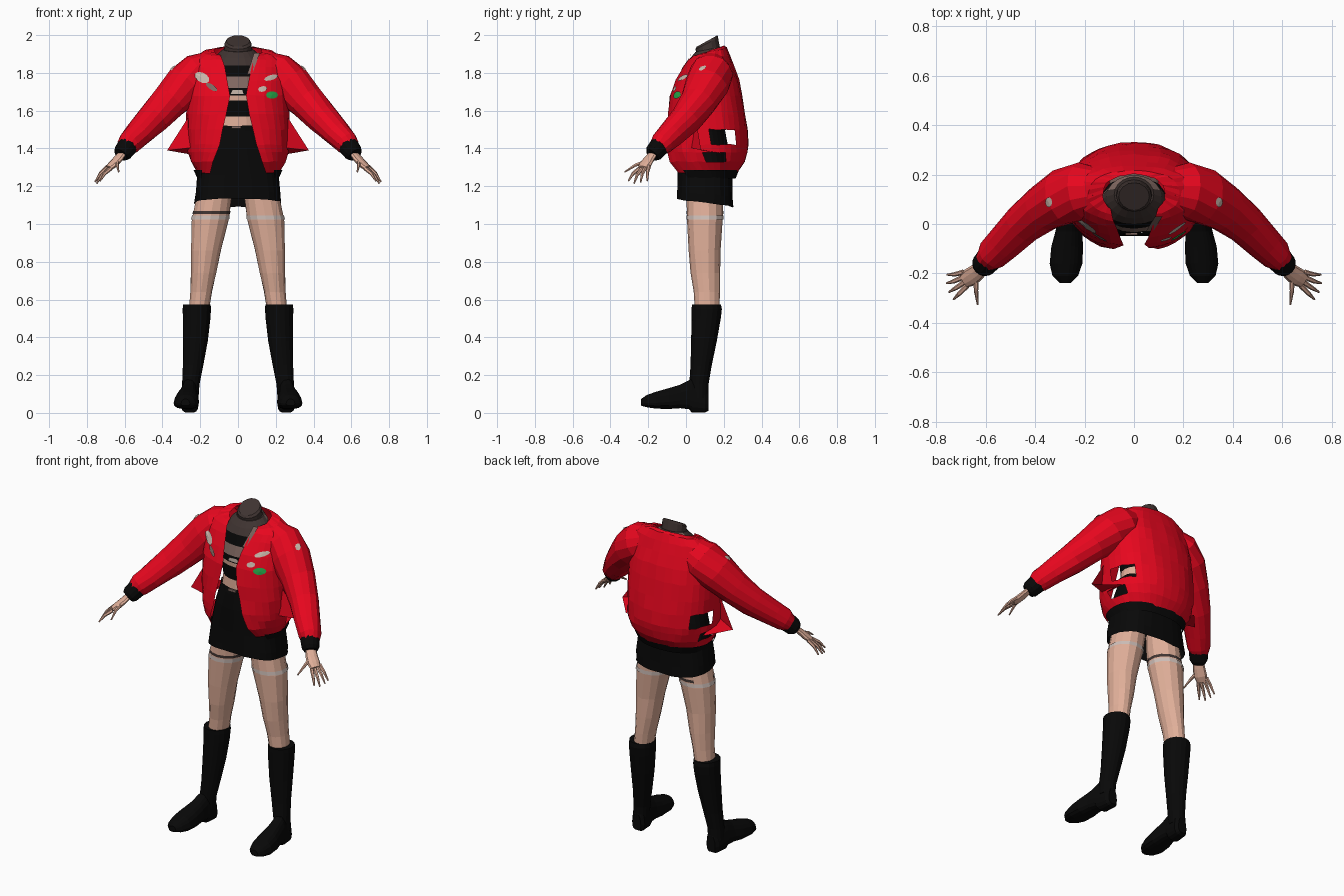
import bpy, bmesh, math, random
from mathutils import Vector
from mathutils.bvhtree import BVHTree

if "Cube" in bpy.data.objects:
    bpy.data.objects.remove(bpy.data.objects["Cube"])

random.seed(4)

COLORS = {
    "red": (0.80, 0.002, 0.013), "black": (0.0025, 0.0025, 0.0025),
    "skin": (0.75, 0.43, 0.32), "dark_brown": (0.050, 0.034, 0.031),
    "cream": (0.60, 0.49, 0.42), "green": (0.02, 0.40, 0.07),
    "grey_brown": (0.22, 0.14, 0.12), "pale_band": (0.62, 0.52, 0.48),
}
MATS = {}
for cname, c in COLORS.items():
    MATS[cname] = bpy.data.materials.new(cname)
    MATS[cname].diffuse_color = (*c, 1)


def finish(name, bm, colors, rule=None, mirror=False):
    bmesh.ops.recalc_face_normals(bm, faces=bm.faces)
    if rule:
        for f in bm.faces:
            f.material_index = colors.index(rule(f.calc_center_median()))
    me = bpy.data.meshes.new(name)
    bm.to_mesh(me)
    bm.free()
    for c in colors:
        me.materials.append(MATS[c])
    ob = bpy.data.objects.new(name, me)
    bpy.context.collection.objects.link(ob)
    if mirror:
        ob.modifiers.new("mirror", "MIRROR").use_mirror_merge = False
    return ob


def loft(name, rings, colors, rule=None, mirror=False, closed=True, caps=True, drop=None, jitter=0):
    """Skin a list of equal-length point rings."""
    bm = bmesh.new()
    vs = [[bm.verts.new(Vector(p) + Vector([random.uniform(-jitter, jitter) for _ in range(3)]))
           for p in r] for r in rings]
    n = len(rings[0])
    for a, b in zip(vs, vs[1:]):
        for i in range(n if closed else n - 1):
            j = (i + 1) % n
            bm.faces.new((a[i], a[j], b[j], b[i]))
    if caps and closed:
        bm.faces.new(vs[0])
        bm.faces.new(vs[-1])
    if drop:
        gone = [f for f in bm.faces if drop(f.calc_center_median())]
        bmesh.ops.delete(bm, geom=gone, context="FACES")
    return finish(name, bm, colors, rule, mirror)


def spow(v, e):
    return math.copysign(abs(v) ** e, v)


def ell(cx, cy, z, rx, ry, n=16, tilt=0.0, e=1.0):
    """Horizontal ring whose height may tilt along y; e < 1 makes it squarer."""
    return [(cx + rx * spow(math.sin(t), e), cy - ry * spow(math.cos(t), e), z - tilt * ry * math.cos(t))
            for t in (2 * math.pi * i / n for i in range(n))]


def tube(name, pts, colors, sides=12, mirror=True, jitter=0, flat=1.0):
    """Tapered tube through (x, y, z, radius) stations."""
    rings = []
    for i, p in enumerate(pts):
        d = (Vector(pts[min(i + 1, len(pts) - 1)][:3]) - Vector(pts[max(i - 1, 0)][:3])).normalized()
        u = d.cross(Vector((0, 0, 1))).normalized()
        v = u.cross(d)
        rings.append([Vector(p[:3]) + p[3] * (u * math.cos(t) + v * math.sin(t) * flat)
                      for t in (2 * math.pi * k / sides for k in range(sides))])
    return loft(name, rings, colors, mirror=mirror, jitter=jitter)


def open_ring(z, rx, yf, yb, w, tilt=0.0, n=34, p=2.3):
    """Ring with a gap of half-width w at the front."""
    cy, ry = (yf + yb) / 2, (yb - yf) / 2
    a0 = math.asin(min(1, w / rx) ** (p / 2))
    out = []
    for i in range(n + 1):
        a = a0 + (2 * math.pi - 2 * a0) * i / n
        y = cy - ry * spow(math.cos(a), 2 / p)
        out.append((rx * spow(math.sin(a), 2 / p), y, z + tilt * (y - cy)))
    return out


def torn(c):
    """Side tears: one above and one below a strip of cloth."""
    return abs(c.x) > .17 and ((1.42 < c.z < 1.5 and .11 < c.y < .26)
                               or (1.33 < c.z < 1.385 and .10 < c.y < .20))


# Jacket body, open at the front and torn at each side
jacket = loft("jacket_body", [open_ring(*r) for r in (
    (1.27, .215, -.075, .27, .15), (1.33, .25, -.105, .31, .13), (1.38, .265, -.11, .325, .11),
    (1.42, .27, -.11, .33, .095), (1.50, .272, -.105, .325, .08), (1.58, .272, -.098, .315, .06),
    (1.68, .268, -.085, .30, .045), (1.76, .262, -.055, .28, .055), (1.83, .25, -.018, .255, .07),
    (1.88, .232, .008, .235, .085, .1), (1.91, .185, .03, .215, .09, .25),
    (1.915, .125, .04, .20, .095, .35))],
    ["red"], closed=False, jitter=.003, drop=torn)

# Knitted hem under the jacket
loft("jacket_hem", [open_ring(*r) for r in (
    (1.24, .215, -.06, .262, .19), (1.285, .235, -.075, .28, .19))], ["black"], closed=False)

# Loose torn flap at each side
bm = bmesh.new()
a, b, c, d = [bm.verts.new(p) for p in (
    (.26, .05, 1.57), (.375, .08, 1.39), (.235, .02, 1.405), (.26, .21, 1.37))]
bm.faces.new((a, b, c))
bm.faces.new((c, b, d))
finish("side_flap", bm, ["red"], mirror=True)

# Sleeves and cuffs
sleeve = tube("sleeve", [(.13, .135, 1.835, .085), (.205, .135, 1.797, .115), (.28, .11, 1.735, .113),
                         (.365, .065, 1.645, .097), (.45, .0, 1.555, .083), (.53, -.08, 1.475, .072),
                         (.575, -.125, 1.43, .063), (.595, -.145, 1.405, .05)],
              ["red"], sides=14, jitter=.003)
tube("cuff", [(.575, -.128, 1.425, .045), (.585, -.14, 1.412, .054), (.61, -.168, 1.378, .05),
              (.62, -.18, 1.365, .038)], ["black"], sides=14)

# Hands: palm, four fingers and thumb
tube("palm", [(.605, -.165, 1.385, .028), (.635, -.195, 1.345, .035), (.662, -.215, 1.315, .038),
              (.685, -.23, 1.295, .03)], ["skin"], sides=10, flat=.5)
for i, (base, tip) in enumerate((
        ((.69, -.195, 1.305), (.755, -.205, 1.228)), ((.69, -.215, 1.298), (.758, -.24, 1.222)),
        ((.685, -.235, 1.292), (.748, -.275, 1.215)), ((.675, -.25, 1.292), (.73, -.305, 1.228)),
        ((.638, -.205, 1.335), (.632, -.325, 1.275)))):
    p, q = Vector(base), Vector(tip)
    m = p.lerp(q, .5) + Vector((.004, -.004, .006))
    tube("thumb" if i == 4 else f"finger_{i + 1}",
         [(*p, .011), (*m, .009), (*q, .004)], ["skin"], sides=6)


# Torso with cropped top, coloured in height bands
def torso_color(c):
    if c.z > 1.84 and c.y > .13:
        return "grey_brown"
    for top, col in ((1.57, "skin"), (1.655, "black"), (1.68, "skin"), (1.72, "black"),
                     (1.78, "grey_brown"), (1.84, "black")):
        if c.z < top:
            return col
    return "dark_brown"


loft("torso", [ell(0, .085, z, rx, ry, 20) for z, rx, ry in (
    (1.48, .15, .115), (1.57, .14, .11), (1.655, .15, .12), (1.68, .152, .122), (1.72, .153, .12),
    (1.78, .15, .104), (1.84, .14, .085))] + [ell(0, .11, 1.895, .112, .088, 20, .2),
                                          ell(0, .12, 1.925, .08, .07, 20, .2)],
     ["skin", "black", "grey_brown", "dark_brown"], torso_color)
bm = bmesh.new()
bm.faces.new([bm.verts.new(p) for p in (
    (-.04, -.04, 1.688), (.03, -.04, 1.688), (.022, -.04, 1.71), (-.032, -.04, 1.71))])
finish("chest_print", bm, ["cream"])

# Neck, cut at a slant
loft("neck", [ell(0, .12, 1.88, .08, .07), ell(0, .115, 1.93, .072, .062, tilt=.3),
              ell(0, .11, 1.955, .072, .06, tilt=.5), ell(0, .112, 1.969, .062, .055, tilt=.55)],
     ["dark_brown"])

# Lapel edging on one side
bm = bmesh.new()
bm.faces.new([bm.verts.new(p) for p in (
    (.085, .03, 1.905), (.115, .03, 1.905), (.078, -.03, 1.80), (.048, -.03, 1.79))])
finish("lapel_edge", bm, ["grey_brown"])

# Skirt, longer at the back, with buckle
loft("skirt", [ell(0, cy, z, rx, ry, 28, t, e) for z, cy, rx, ry, t, e in (
    (1.112, .10, .23, .15, -.15, .72), (1.16, .10, .226, .147, -.1, .72),
    (1.26, .10, .214, .143, 0, .75), (1.40, .09, .185, .135, 0, .9),
    (1.49, .085, .158, .124, 0, 1), (1.52, .085, .152, .12, 0, 1))],
     ["black"], caps=False, jitter=.003)
bm = bmesh.new()
bmesh.ops.create_cube(bm, size=1)
bmesh.ops.scale(bm, vec=(.05, .008, .014), verts=bm.verts)
bmesh.ops.translate(bm, vec=(-.01, -.041, 1.512), verts=bm.verts)
finish("belt_buckle", bm, ["grey_brown"])

# Legs, thigh bands and a dark strap on one thigh
loft("leg", [ell(*r, 14) for r in (
    (.115, .10, 1.22, .088, .088), (.129, .10, 1.13, .096, .096), (.147, .10, 1.02, .1, .095),
    (.17, .098, .86, .082, .083), (.182, .103, .74, .068, .078), (.195, .11, .64, .058, .069),
    (.208, .112, .54, .055, .066))], ["skin"], mirror=True, jitter=.002)
loft("thigh_band", [ell(*r, 14) for r in (
    (.1475, .10, 1.024, .1035, .0985), (.1435, .10, 1.046, .1025, .0985))],
     ["pale_band"], mirror=True, caps=False)
loft("thigh_strap", [ell(*r, 14) for r in (
    (-.142, .10, 1.052, .1025, .0985), (-.139, .10, 1.068, .1015, .0985))],
     ["dark_brown"], caps=False, drop=lambda c: c.x < -.19 and c.y > .06)

# Boots: shaft and foot, the foot widest at the sole
loft("boot_shaft", [ell(*r, 16) for r in (
    (.255, .068, .08, .046, .05), (.25, .068, .15, .046, .051), (.238, .08, .25, .054, .056),
    (.226, .095, .38, .066, .068), (.219, .107, .50, .073, .077), (.218, .11, .55, .075, .08),
    (.218, .108, .575, .073, .077))], ["black"], mirror=True)
foot = []
for y, cx, w, zb, zt in ((.118, .252, .030, .01, .11), (.10, .252, .045, 0, .14),
                         (.03, .258, .050, 0, .18), (.018, .26, .05, .018, .175),
                         (-.03, .264, .056, .024, .15), (-.09, .27, .067, .02, .132),
                         (-.16, .275, .069, .022, .112), (-.21, .278, .054, .03, .094),
                         (-.238, .278, .024, .038, .073)):
    foot.append([(cx + w * spow(math.cos(t), .6) * (1 - .3 * max(0, math.sin(t) + .3)), y,
                  (zb + zt) / 2 + (zt - zb) / 2 * spow(math.sin(t), .7))
                 for t in (2 * math.pi * (k + .5) / 16 for k in range(16))])
loft("boot_foot", foot, ["black"], mirror=True)

# Sewn patches, laid onto the cloth
trees = []
for ob in (jacket, sleeve):
    vs = [v.co.copy() for v in ob.data.vertices]
    polys = [tuple(p.vertices) for p in ob.data.polygons]
    trees.append(BVHTree.FromPolygons(vs, polys))
    if ob is sleeve:
        trees.append(BVHTree.FromPolygons([Vector((-v.x, v.y, v.z)) for v in vs], polys))


def patch(name, u, v, ru, rv, color, rot=0.0, top=False):
    bm = bmesh.new()
    d = Vector((0, 0, -1)) if top else Vector((0, 1, 0))

    def place(r, t):
        a, b = r * ru * math.cos(t), r * rv * math.sin(t)
        x, w = u + a * math.cos(rot) - b * math.sin(rot), v + a * math.sin(rot) + b * math.cos(rot)
        o = Vector((x, w, 3)) if top else Vector((x, -2, w))
        hits = [h for h in (t.ray_cast(o, d) for t in trees) if h[0]]
        return bm.verts.new(min(hits, key=lambda h: h[3])[0] - d * .007) if hits else None
    mid = place(0, 0)
    rim = [place(1, 2 * math.pi * k / 10) for k in range(10)]
    for k in range(10):
        tri = (mid, rim[k], rim[(k + 1) % 10])
        if all(tri):
            bm.faces.new(tri)
    finish(name, bm, [color])


patch("patch_left_upper", -.19, 1.775, .042, .026, "cream", -.5)
patch("patch_left_lower", -.14, 1.725, .035, .014, "grey_brown", -.6)
patch("patch_right_upper", .175, 1.775, .038, .014, "cream", .3)
patch("patch_right_middle", .13, 1.715, .024, .015, "cream", .2)
patch("patch_right_green", .18, 1.683, .032, .02, "green")
for s in (-1, 1):
    patch("shoulder_patch", s * .345, .088, .014, .02, "cream", top=True)

for m in bpy.data.materials:
    if m.users and not m.is_grease_pencil:
        m.use_nodes = True
        m.node_tree.nodes["Principled BSDF"].inputs["Base Color"].default_value = m.diffuse_color
